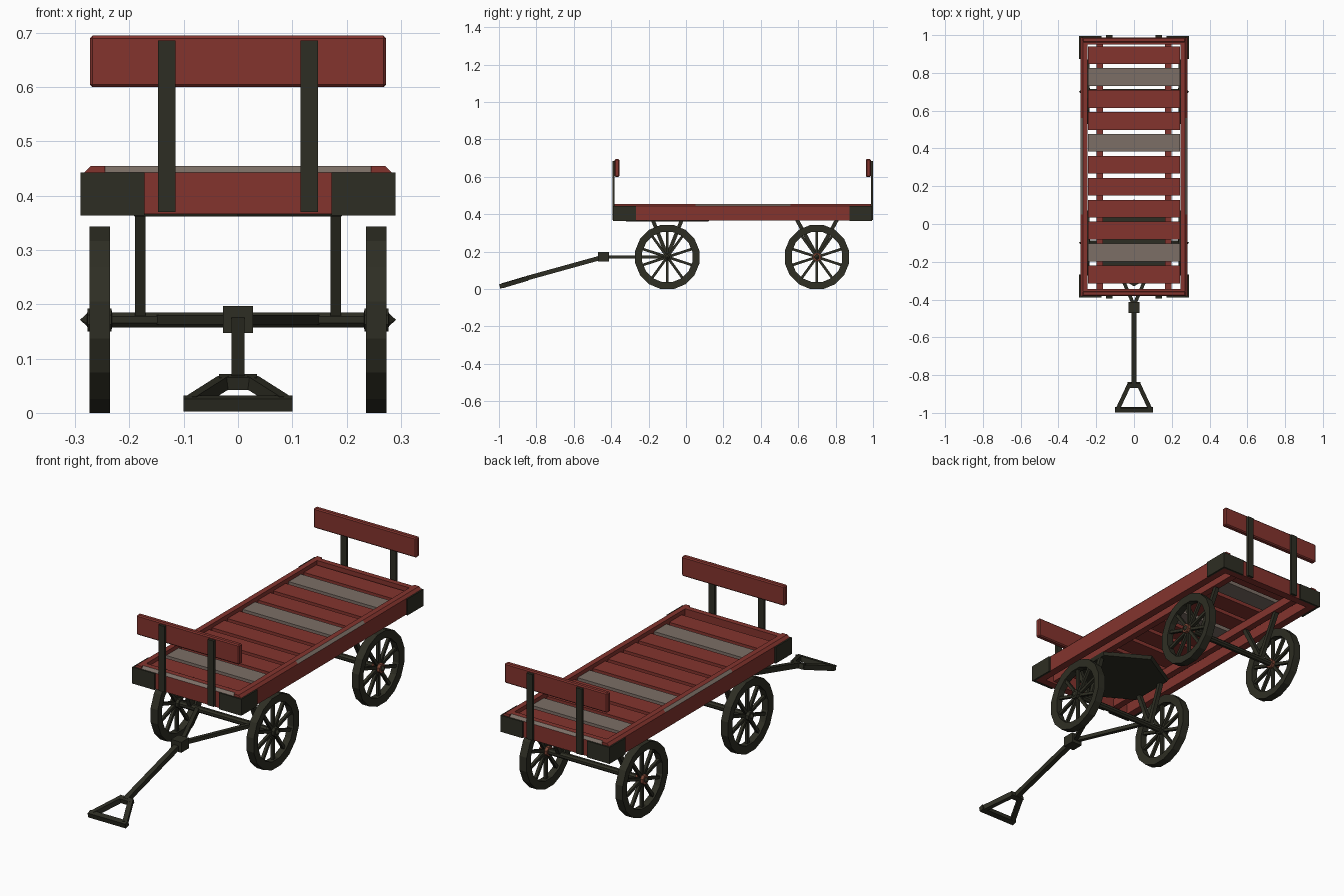
import bpy, bmesh, math
from mathutils import Vector, Matrix

old = bpy.data.objects.get("Cube")
if old:
    bpy.data.objects.remove(old, do_unlink=True)


def material(name, rgb):
    m = bpy.data.materials.new(name)
    m.use_nodes = True
    m.diffuse_color = (*rgb, 1)
    bsdf = m.node_tree.nodes["Principled BSDF"]
    bsdf.inputs["Base Color"].default_value = (*rgb, 1)
    bsdf.inputs["Roughness"].default_value = 0.8
    return m


RED = material("red_paint", (0.23, 0.034, 0.027))
IRON = material("dark_iron", (0.027, 0.027, 0.017))
GREY = material("weathered_wood", (0.2, 0.158, 0.133))
RUST = material("rusty_hub", (0.2, 0.06, 0.035))


def finish(name, bm, *mats):
    bmesh.ops.remove_doubles(bm, verts=bm.verts, dist=1e-5)
    bmesh.ops.recalc_face_normals(bm, faces=bm.faces)
    me = bpy.data.meshes.new(name)
    bm.to_mesh(me)
    bm.free()
    for m in mats:
        me.materials.append(m)
    ob = bpy.data.objects.new(name, me)
    bpy.context.collection.objects.link(ob)
    return ob


def box(name, x, y, z, mat):
    """Box from three (low, high) ranges."""
    bm = bmesh.new()
    mid = [(a + b) / 2 for a, b in (x, y, z)]
    size = [b - a for a, b in (x, y, z)]
    bmesh.ops.create_cube(bm, size=1, matrix=Matrix.LocRotScale(mid, None, size))
    return finish(name, bm, mat)


def bar(name, p, q, w, h, mat):
    """Square bar between two points."""
    p, q = Vector(p), Vector(q)
    d = q - p
    bm = bmesh.new()
    rot = d.to_track_quat("Y", "Z")
    bmesh.ops.create_cube(bm, size=1, matrix=Matrix.LocRotScale((p + q) / 2, rot, (w, d.length, h)))
    return finish(name, bm, mat)


def lathe(name, profile, n, centre, mat, closed=False):
    """Turn (radius, x) points about an axle running along x."""
    bm = bmesh.new()
    rings = []
    for r, x in profile:
        angles = [math.tau * (i + 0.5) / n for i in range(n)]
        rings.append([bm.verts.new((x, centre[0] + r * math.sin(a), centre[1] + r * math.cos(a)))
                      for a in angles])
    pairs = list(zip(rings, rings[1:]))
    if closed:
        pairs.append((rings[-1], rings[0]))
    for a, b in pairs:
        for i in range(n):
            j = (i + 1) % n
            bm.faces.new((a[i], a[j], b[j], b[i]))
    return finish(name, bm, mat)


def rail(name, start, end, outward, worn):
    """Frame rail with a chamfered outer top edge; worn rails have a grey chamfer."""
    out = Vector(outward)
    bm = bmesh.new()
    section = [(-0.038, 0.366), (0, 0.366), (0, 0.443), (-0.012, 0.455), (-0.038, 0.455)]
    ends = [[bm.verts.new(Vector(p) + out * o + Vector((0, 0, z))) for o, z in section]
            for p in (start, end)]
    for i in range(len(section)):
        j = (i + 1) % len(section)
        f = bm.faces.new((ends[0][i], ends[0][j], ends[1][j], ends[1][i]))
        f.material_index = 1 if worn and i == 2 else 0
    for e in ends:
        bm.faces.new(e)
    return finish(name, bm, RED, GREY)


FRONT, BACK, HALF = -0.382, 0.988, 0.283
WHEEL_Z = 0.1715

# Bed frame
for s, side in ((1, "left"), (-1, "right")):
    cuts = (FRONT, 0.05, 0.56, BACK)
    for i, part in enumerate(("front", "middle", "back")):
        rail(f"{side}_{part}_rail", (s * HALF, cuts[i], 0), (s * HALF, cuts[i + 1], 0),
             (s, 0, 0), i == 1)
    box(f"{side}_floor_beam", sorted((s * 0.165, s * 0.198)), (FRONT + 0.03, BACK - 0.03),
        (0.376, 0.416), RED)
for y, d, end in ((FRONT, -1, "front"), (BACK, 1, "back")):
    rail(f"{end}_rail", (-HALF + 0.012, y, 0), (HALF - 0.012, y, 0), (0, d, 0), True)

# Floor planks, some weathered
for i in range(11):
    y = 0.894 - i * 0.1161
    box(f"floor_plank_{i + 1}", (-0.243, 0.243), (y - 0.047, y + 0.047), (0.416, 0.438),
        GREY if i in (1, 4, 9) else RED)

# Iron corner straps, end posts and end boards
for y, d, end in ((FRONT, -1, "front"), (BACK, 1, "back")):
    for s, side in ((1, "left"), (-1, "right")):
        box(f"{end}_{side}_corner_end", sorted((s * 0.172, s * 0.29)),
            sorted((y + d * 0.007, y - d * 0.003)), (0.364, 0.443), IRON)
        box(f"{end}_{side}_corner_side", sorted((s * 0.28, s * 0.29)),
            sorted((y, y - d * 0.115)), (0.364, 0.443), IRON)
        box(f"{end}_{side}_post", sorted((s * 0.115, s * 0.147)),
            sorted((y, y + d * 0.012)), (0.37, 0.686), IRON)
    board = box(f"{end}_board", (-0.273, 0.273), sorted((y, y - d * 0.026)), (0.6, 0.695), RED)
    bevel = board.modifiers.new("edge", "BEVEL")
    bevel.width = 0.005

# Axles, wheels and struts
for y, spread, end in ((-0.1, 0.08, "front"), (0.7, 0.11, "back")):
    lathe(f"{end}_axle", [(0, -0.291), (0.015, -0.276), (0.015, 0.276), (0, 0.291)],
          8, (y, WHEEL_Z), IRON)
    for s, side in ((1, "left"), (-1, "right")):
        x = s * 0.255
        lathe(f"{end}_{side}_rim", [(0.175, x - 0.019), (0.175, x + 0.019),
              (0.137, x + 0.016), (0.137, x - 0.016)], 16, (y, WHEEL_Z), IRON, True)
        lathe(f"{end}_{side}_hub", [(0, x - 0.024), (0.023, x - 0.022), (0.023, x + 0.022),
              (0, x + 0.024)], 8, (y, WHEEL_Z), RUST if end == "back" else IRON)
        for k in range(10):
            a = math.tau * k / 10
            ray = Vector((0, math.sin(a), math.cos(a)))
            c = Vector((x, y, WHEEL_Z))
            bar(f"{end}_{side}_spoke_{k + 1}", c + ray * 0.015, c + ray * 0.142, 0.014, 0.014, IRON)
        for d, way in ((-1, "fore"), (1, "aft")):
            bar(f"{end}_{side}_{way}_strut", (s * 0.18, y, 0.175),
                (s * 0.18, y + d * spread, 0.376), 0.02, 0.02, IRON)

# Hexagonal turning plate under the bed
bm = bmesh.new()
bmesh.ops.create_cone(bm, cap_ends=True, segments=6, radius1=0.22, radius2=0.23, depth=0.016,
                      matrix=Matrix.Translation((0, -0.1, 0.37)))
finish("turning_plate", bm, IRON)

# Drawbar
for s, side in ((1, "left"), (-1, "right")):
    bar(f"{side}_yoke_arm", (s * 0.145, -0.1, WHEEL_Z), (0, -0.43, WHEEL_Z), 0.018, 0.018, IRON)
box("drawbar_joint", (-0.028, 0.028), (-0.47, -0.412), (0.147, 0.197), IRON)
bar("drawbar", (0, -0.44, 0.172), (0, -0.852, 0.058), 0.024, 0.024, IRON)

# Triangular pull grip
bar("grip_neck", (0, -0.84, 0.06), (0, -0.864, 0.0535), 0.07, 0.024, IRON)
bar("grip_handle", (0, -0.972, 0.0205), (0, -0.996, 0.014), 0.2, 0.024, IRON)
for s, side in ((1, "left"), (-1, "right")):
    bar(f"grip_{side}_side", (s * 0.026, -0.852, 0.0565), (s * 0.086, -0.98, 0.0185),
        0.022, 0.024, IRON)
